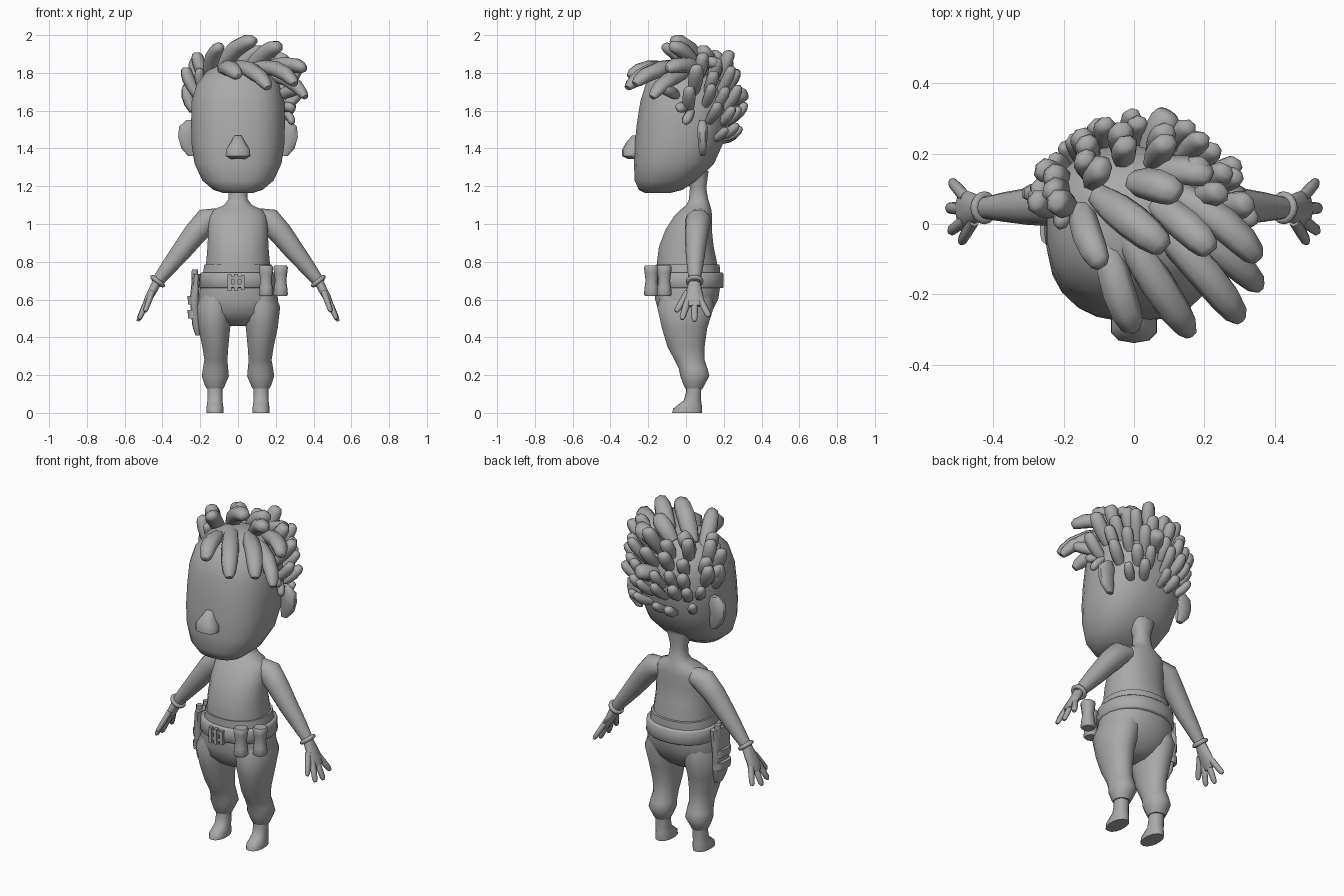
import bpy, bmesh, math, random
from mathutils import Vector

random.seed(4)
grey = bpy.data.materials.new("plain grey")
grey.diffuse_color = (0.4, 0.4, 0.4, 1)


def build(name, lofts, angle=55):
    """One object made of closed lofts, each a list of point rings."""
    bm = bmesh.new()
    for rings in lofts:
        vs = [[bm.verts.new(p) for p in ring] for ring in rings]
        n = len(vs[0])
        for a, b in zip(vs, vs[1:]):
            for i in range(n):
                j = (i + 1) % n
                bm.faces.new((a[i], a[j], b[j], b[i]))
        bm.faces.new(vs[0])
        bm.faces.new(vs[-1])
    bmesh.ops.recalc_face_normals(bm, faces=bm.faces[:])
    me = bpy.data.meshes.new(name)
    bm.to_mesh(me)
    bm.free()
    me.materials.append(grey)
    ob = bpy.data.objects.new(name, me)
    bpy.context.collection.objects.link(ob)
    bpy.ops.object.select_all(action='DESELECT')
    ob.select_set(True)
    bpy.context.view_layer.objects.active = ob
    bpy.ops.object.shade_smooth_by_angle(angle=math.radians(angle))
    return ob


def level(rows, n=18, p=1.0, s=1):
    """Horizontal rings from rows of (z, centre x, half width, front y, back y)."""
    def pw(v):
        return math.copysign(abs(v) ** p, v)
    out = []
    for z, cx, rx, yf, yb in rows:
        ring = []
        for i in range(n):
            a = math.tau * (i + 0.5) / n
            ring.append((s * (cx + rx * pw(math.cos(a))),
                         (yf + yb) / 2 + (yb - yf) / 2 * pw(math.sin(a)), z))
        out.append(ring)
    return out


def tube(pts, radii, n=10, ref=(0, 1, 0), s=1):
    """Rings across a path; radii are (along ref, across ref)."""
    pts = [Vector(p) for p in pts]
    out = []
    for i, c in enumerate(pts):
        t = (pts[min(i + 1, len(pts) - 1)] - pts[max(i - 1, 0)]).normalized()
        u = t.cross(Vector(ref)).normalized()
        v = u.cross(t)
        a, b = radii[i]
        ring = []
        for k in range(n):
            w = math.tau * k / n
            q = c + v * a * math.cos(w) + u * b * math.sin(w)
            ring.append((s * q.x, q.y, q.z))
        out.append(ring)
    return out


def box(x0, x1, y0, y1, z0, z1):
    return [[(x0, y0, z), (x1, y0, z), (x1, y1, z), (x0, y1, z)] for z in (z0, z1)]


# Head, nose and ears
build("head", [level([
    (1.165, 0, .08, -.22, -.08), (1.18, 0, .13, -.25, -.02), (1.23, 0, .19, -.273, .06),
    (1.32, 0, .232, -.277, .15), (1.42, 0, .247, -.273, .195), (1.53, 0, .25, -.262, .22),
    (1.65, 0, .247, -.243, .225), (1.74, 0, .22, -.215, .2), (1.81, 0, .165, -.15, .15),
    (1.85, 0, .08, -.08, .08)], 24, .82)])
build("nose", [level([
    (1.345, 0, .04, -.31, -.24), (1.36, 0, .068, -.338, -.24), (1.395, 0, .066, -.338, -.23),
    (1.435, 0, .038, -.315, -.23), (1.468, 0, .02, -.285, -.23)], 10, .8)])
for s, side in ((1, "right"), (-1, "left")):
    build(side + "_ear", [level([
        (1.36, .245, .02, .075, .1), (1.4, .262, .04, .065, .112), (1.46, .272, .048, .06, .115),
        (1.515, .265, .05, .06, .115), (1.55, .25, .025, .07, .105)], 8, .8, s)])

# Torso with neck
build("torso", [level([
    (.7, 0, .175, -.16, .165), (.8, 0, .17, -.155, .165), (.88, 0, .163, -.145, .148),
    (.97, 0, .16, -.11, .138), (1.04, 0, .155, -.065, .14), (1.075, 0, .13, -.03, .135),
    (1.1, 0, .075, .0, .128), (1.13, 0, .052, .015, .118), (1.19, 0, .048, .02, .108),
    (1.28, 0, .075, -.01, .12)], 20, .9)])

# Trousers and belt
build("trouser_hips", [level([
    (.46, 0, .06, -.05, .05), (.485, 0, .13, -.1, .09), (.53, 0, .2, -.145, .135),
    (.6, 0, .215, -.165, .172), (.68, 0, .198, -.165, .185), (.785, 0, .18, -.162, .18)], 20, .9)])
build("belt", [level([(.66, 0, .2, -.175, .195), (.667, 0, .207, -.182, .2),
                      (.735, 0, .203, -.18, .2), (.742, 0, .197, -.174, .194)], 24, .88)])
build("buckle", [box(-.055, -.035, -.2, -.16, .645, .735), box(-.02, 0, -.2, -.16, .645, .735),
                 box(.015, .035, -.197, -.16, .65, .73), box(-.055, .035, -.195, -.16, .665, .682),
                 box(-.055, .035, -.195, -.16, .705, .722)])

# Two waisted pouches on the belt
for i, (x, y) in enumerate(((.148, -.183), (.226, -.115))):
    build("pouch_%d" % (i + 1), [level([
        (z, x, r, y - r, y + r) for z, r in
        ((.618, .034), (.628, .04), (.665, .036), (.7, .031), (.74, .036), (.77, .04), (.78, .034))],
        10, .85)])

# Holster with straps and tool handles
build("holster", [level([
    (.41, -.212, .014, -.03, .025), (.46, -.222, .02, -.055, .05), (.6, -.232, .024, -.07, .07),
    (.735, -.22, .022, -.078, .075)], 12, .6)])
build("holster_straps", [level([(z, -.232, .033, -.06, .06), (z + .045, -.235, .033, -.06, .06)], 12, .6)
                         for z in (.5, .575)])
build("tool_handles", [level([(.68, -.23, .018, y - .018, y + .018), (.76, -.228, .018, y - .018, y + .018)], 8)
                       for y in (-.035, .03)])

for s, side in ((1, "right"), (-1, "left")):
    # Trouser leg gathered at the shin
    build(side + "_trouser_leg", [level([
        (.64, .1, .095, -.13, .14), (.56, .125, .1, -.155, .15), (.45, .126, .086, -.13, .115),
        (.35, .12, .07, -.1, .1), (.28, .117, .062, -.062, .1), (.235, .119, .068, -.04, .115),
        (.195, .12, .073, -.032, .125), (.15, .122, .056, -.015, .1), (.13, .122, .046, -.005, .09)],
        16, .95, s)])
    # Ankle and foot
    build(side + "_foot", [level([
        (.17, .122, .04, .0, .085), (.11, .122, .04, .0, .08), (.065, .122, .041, -.012, .08),
        (.045, .122, .043, -.04, .083), (.022, .122, .047, -.068, .086), (0, .122, .046, -.073, .085)],
        14, .9, s)])
    # Arm
    arm = [(.1, .07, 1.035, .05), (.165, .065, 1.018, .068), (.225, .056, .952, .062),
           (.3, .05, .855, .053), (.37, .048, .768, .042), (.435, .045, .685, .029)]
    build(side + "_arm", [tube([a[:3] for a in arm], [(a[3], a[3]) for a in arm], 12, s=s)])
    # Hand with spread fingers
    hand = [tube([(.428, .045, .694), (.45, .044, .65), (.475, .043, .605), (.495, .045, .565)],
                 [(.03, .026), (.042, .024), (.052, .021), (.042, .014)], 10, s=s)]
    for y0, tip in ((.012, (.523, -.022, .495)), (.045, (.53, .045, .485)),
                    (.075, (.52, .122, .51)), (.01, (.492, -.053, .535))):
        root = Vector((.478, y0, .6)) if tip[1] > -.04 else Vector((.455, y0, .64))
        t = Vector(tip)
        hand.append(tube([root, root.lerp(t, .5), root.lerp(t, .88), t],
                         [(.019, .016), (.018, .015), (.016, .013), (.008, .007)], 8, s=s))
    build(side + "_hand", hand)
    # Bracelet
    d = Vector((s * .065, 0, -.083))
    bpy.ops.mesh.primitive_torus_add(location=(s * .425, .046, .697), major_radius=.035, minor_radius=.012,
                                     major_segments=16, minor_segments=8,
                                     rotation=d.to_track_quat('Z', 'Y').to_euler())
    ob = bpy.context.object
    ob.name = side + "_bracelet"
    ob.data.materials.append(grey)
    bpy.ops.object.shade_smooth_by_angle(angle=math.radians(60))


# Hair: blunt curved tufts
def tuft(base, tip, r):
    base, tip = Vector(base), Vector(tip)
    mid = (base + tip) / 2
    ctrl = mid + (mid - Vector((0, -.02, 1.55))).normalized() * (tip - base).length * .27
    pts = [base * (1 - t) ** 2 + ctrl * 2 * t * (1 - t) + tip * t * t for t in (0, .25, .5, .75, .92, 1)]
    radii = [(r * k * .85, r * k) for k in (.7, .95, 1, .92, .72, .42)]
    return tube(pts, radii, 7, ref=(mid - Vector((0, -.02, 1.5))).normalized())


crown = [  # base, tip, radius
    (-.05, .02, 1.82, .16, -.31, 1.72, .05), (.05, .02, 1.82, .3, -.27, 1.74, .05),
    (-.08, -.05, 1.81, 0, -.3, 1.78, .05), (.08, .03, 1.8, .355, -.18, 1.67, .045),
    (-.1, .08, 1.82, .09, -.07, 1.97, .053), (.06, .06, 1.82, .22, -.08, 1.94, .05),
    (.1, .1, 1.8, .35, -.1, 1.82, .05), (-.15, .05, 1.78, -.09, -.12, 1.94, .045),
    (-.2, .09, 1.72, -.225, .09, 1.88, .04), (-.19, .03, 1.72, -.2, 0, 1.82, .03),
    (-.235, .06, 1.6, -.265, .08, 1.74, .04), (0, .12, 1.82, .13, .08, 1.92, .05),
    (.05, .15, 1.78, .22, .13, 1.86, .045), (-.12, .12, 1.78, -.08, .16, 1.91, .045),
    (.22, -.05, 1.68, .32, -.13, 1.72, .038), (.235, 0, 1.62, .29, -.05, 1.61, .03),
    (.04, .17, 1.64, .1, .32, 1.69, .05), (.24, .03, 1.6, .285, -.01, 1.53, .026)]
build("crown_hair", [tuft(c[:3], c[3:6], c[6]) for c in crown], 62)

back = []
for z, k, a0, a1, n, out, up, r in (
        (1.45, .88, 50, 130, 5, .1, .07, .03), (1.53, .95, 35, 145, 7, .09, .1, .033),
        (1.61, .97, 8, 165, 9, .08, .12, .036), (1.69, .92, 12, 170, 8, .075, .13, .04),
        (1.76, .78, 20, 160, 6, .06, .13, .042)):
    for i in range(n):
        a = math.radians(a0 + (a1 - a0) * i / (n - 1) + random.uniform(-5, 5))
        c, s = math.cos(a), math.sin(a)
        j = random.uniform(.85, 1.15)
        b = Vector((.24 * c * k, .225 * s * k, z + random.uniform(-.015, .015)))
        back.append(tuft(b, b + Vector((out * c + .02, out * s, up)) * j, r * random.uniform(.9, 1.1)))
build("back_hair", back, 62)
